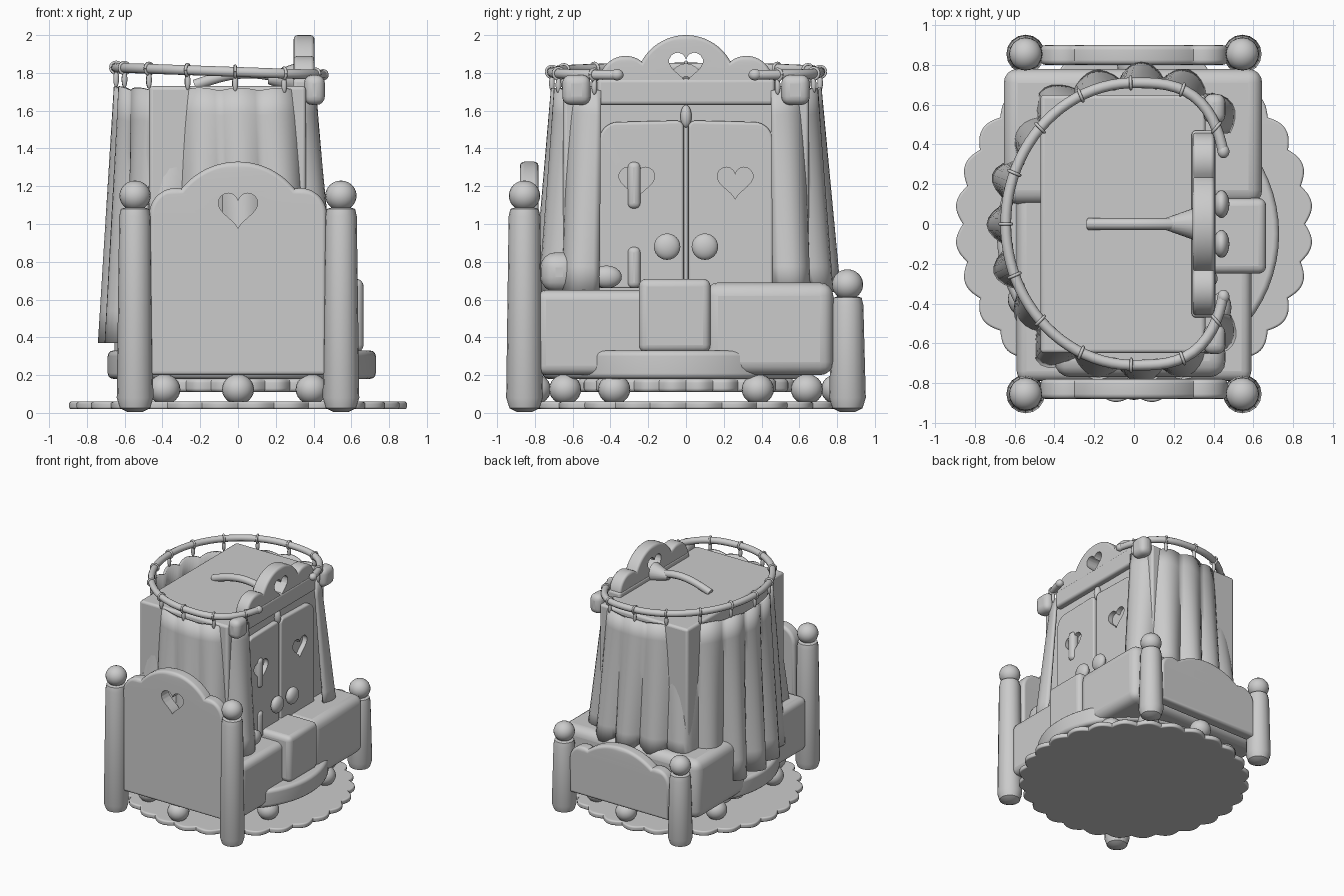
import bpy, bmesh, math, random
from mathutils import Vector
from math import sin, cos, pi

random.seed(4)
if "Cube" in bpy.data.objects:
    bpy.data.objects.remove(bpy.data.objects["Cube"])

grey = bpy.data.materials.new("plain_grey")
grey.use_nodes = True
grey.diffuse_color = (0.6, 0.6, 0.6, 1)
grey.node_tree.nodes["Principled BSDF"].inputs["Base Color"].default_value = (0.6, 0.6, 0.6, 1)


def finish(obj, name, angle=40):
    obj.name = name
    obj.data.materials.clear()
    obj.data.materials.append(grey)
    bpy.ops.object.select_all(action='DESELECT')
    obj.select_set(True)
    bpy.context.view_layer.objects.active = obj
    bpy.ops.object.shade_smooth_by_angle(angle=math.radians(angle))
    return obj


def from_bmesh(name, bm, angle=40):
    bmesh.ops.recalc_face_normals(bm, faces=bm.faces)
    mesh = bpy.data.meshes.new(name)
    bm.to_mesh(mesh)
    bm.free()
    obj = bpy.data.objects.new(name, mesh)
    bpy.context.collection.objects.link(obj)
    return finish(obj, name, angle)


def box(name, lo, hi, bevel=0.03):
    lo, hi = Vector(lo), Vector(hi)
    bpy.ops.mesh.primitive_cube_add(size=1, location=(lo + hi) / 2)
    obj = bpy.context.object
    obj.scale = hi - lo
    bpy.ops.object.transform_apply(location=False, rotation=False, scale=True)
    mod = obj.modifiers.new("round", 'BEVEL')
    mod.width, mod.segments = bevel, 4
    return finish(obj, name)


def ball(name, loc, size):
    bpy.ops.mesh.primitive_uv_sphere_add(segments=20, ring_count=12, location=loc)
    bpy.context.object.scale = size
    return finish(bpy.context.object, name)


def curve_object(name, line, cyclic, dims):
    data = bpy.data.curves.new(name, 'CURVE')
    data.dimensions = dims
    s = data.splines.new('POLY')
    s.points.add(len(line) - 1)
    for p, co in zip(s.points, line):
        p.co = (*co, 0, 1) if len(co) == 2 else (*co, 1)
    s.use_cyclic_u = cyclic
    obj = bpy.data.objects.new(name, data)
    bpy.context.collection.objects.link(obj)
    return obj


def to_mesh(obj, name):
    bpy.ops.object.select_all(action='DESELECT')
    obj.select_set(True)
    bpy.context.view_layer.objects.active = obj
    bpy.ops.object.convert(target='MESH')
    obj = bpy.context.object
    bm = bmesh.new()
    bm.from_mesh(obj.data)
    bmesh.ops.remove_doubles(bm, verts=bm.verts, dist=0.0002)
    bmesh.ops.recalc_face_normals(bm, faces=bm.faces)
    bm.to_mesh(obj.data)
    bm.free()
    return finish(obj, name)


def board(name, line, thick, loc, rot, bevel=0.015, hole=None):
    """Round-edged flat plate from an outline, with an optional cut-out."""
    obj = curve_object(name, line, True, '2D')
    c = obj.data
    c.fill_mode = 'BOTH'
    c.extrude, c.bevel_depth, c.bevel_resolution, c.offset = thick / 2 - bevel, bevel, 2, -bevel
    obj.location, obj.rotation_euler = loc, rot
    obj = to_mesh(obj, name)
    if hole:
        bm = bmesh.new()
        face = bm.faces.new([bm.verts.new((x, y, -thick)) for x, y in hole])
        top = bmesh.ops.extrude_face_region(bm, geom=[face])["geom"]
        bmesh.ops.translate(bm, vec=(0, 0, 2 * thick), verts=[v for v in top if isinstance(v, bmesh.types.BMVert)])
        cutter = from_bmesh(name + "_cutter", bm)
        cutter.location, cutter.rotation_euler = loc, rot
        mod = obj.modifiers.new("cut_out", 'BOOLEAN')
        mod.object, mod.operation, mod.solver = cutter, 'DIFFERENCE', 'EXACT'
        bpy.context.view_layer.objects.active = obj
        bpy.ops.object.modifier_apply(modifier=mod.name)
        bpy.data.objects.remove(cutter)
        finish(obj, name)
    flat = obj.modifiers.new("even_faces", 'WEIGHTED_NORMAL')
    flat.keep_sharp, flat.weight = True, 100
    return obj


def tube(name, line, radius):
    obj = curve_object(name, line, False, '3D')
    obj.data.bevel_depth, obj.data.bevel_resolution = radius, 3
    obj.data.use_fill_caps = True
    return to_mesh(obj, name)


def arc(cx, cz, r, a, b, n=14):
    return [(cx + r * cos(a + (b - a) * i / n), cz + r * sin(a + (b - a) * i / n)) for i in range(n + 1)]


def crest(w, base, shoulder, rs, notch, top):
    """Outline with round shoulders and a central arch."""
    cx, cz = w - rs, shoulder - rs
    a = math.acos((notch - cx) / rs)
    h = top - cz - rs * sin(a)
    r = (notch ** 2 + h ** 2) / (2 * h)
    half = [(w, base)] + arc(cx, cz, rs, 0, a) + arc(0, top - r, r, math.atan2(r - h, notch), pi / 2)[1:]
    return half + [(-x, z) for x, z in reversed(half[:-1])]


def heart(cx, cz, width):
    k = width / 32
    ts = [2 * pi * (i + 0.5) / 32 for i in range(32)]
    return [(cx + k * 16 * sin(t) ** 3,
             cz + k * (13 * cos(t) - 5 * cos(2 * t) - 2 * cos(3 * t) - cos(4 * t))) for t in ts]


def scallop(r, depth, lobes):
    ts = [2 * pi * i / (lobes * 10) for i in range(lobes * 10)]
    return [((r + depth * abs(sin(lobes * t / 2))) * cos(t),
             (r + depth * abs(sin(lobes * t / 2))) * sin(t)) for t in ts]


FACE_Y, FACE_X, FLAT = (pi / 2, 0, 0), (pi / 2, 0, pi / 2), (0, 0, 0)

# Rug, frill, round feet and step below the bed
board("rug", scallop(0.86, 0.04, 28), 0.04, (0, 0, 0.04), FLAT, 0.012)
board("under_frill", scallop(0.55, 0.03, 24), 0.07, (0, 0, 0.145), FLAT, 0.02)
for side in (-1, 1):
    ball("round_foot", (0, side * 0.8, 0.125), (0.085, 0.085, 0.08))
    for x, y in ((0.39, 0.64), (0.55, 0.38)):
        ball("round_foot", (x, side * y, 0.125), (0.085, 0.085, 0.08))
        ball("round_foot", (-x, side * y, 0.125), (0.085, 0.085, 0.08))
board("round_step", arc(0.02, -0.05, 0.71, 0, 2 * pi, 64)[:-1], 0.15, (0, 0, 0.255), FLAT, 0.03)


# Bed posts
def post(name, x, y, top):
    rings = [(0.04, 0.005), (0.08, 0.025), (0.097, 0.08), (0.084, top - 0.05), (0.075, top - 0.01), (0.04, top)]
    bm = bmesh.new()
    loops = [[bm.verts.new((x + r * cos(i * pi / 8), y + r * sin(i * pi / 8), z)) for i in range(16)]
             for r, z in rings]
    for lo, hi in zip(loops, loops[1:]):
        for i in range(16):
            bm.faces.new((lo[i], lo[(i + 1) % 16], hi[(i + 1) % 16], hi[i]))
    bm.faces.new(loops[0])
    bm.faces.new(loops[-1])
    from_bmesh(name, bm)
    ball(name + "_ball", (x, y, top + 0.06), (0.083, 0.083, 0.08))


for side in (-1, 1):
    post("head_post", side * 0.545, -0.855, 1.09)
    post("foot_post", side * 0.545, 0.855, 0.62)

# Boards and bedding
board("headboard", crest(0.47, 0.2, 1.19, 0.14, 0.3, 1.33), 0.1, (0, -0.83, 0), FACE_Y, 0.025,
      heart(0, 1.085, 0.21))
board("footboard", crest(0.47, 0.2, 0.61, 0.12, 0.3, 0.70), 0.1, (0, 0.85, 0), FACE_Y, 0.025)
box("mattress", (-0.59, -0.79, 0.2), (0.59, 0.3, 0.65), 0.05)
box("blanket", (-0.655, 0.1, 0.2), (0.645, 0.78, 0.69), 0.07)
box("side_cloth", (0.3, -0.25, 0.32), (0.665, 0.13, 0.71), 0.04)
box("pillow", (-0.4, -0.77, 0.64), (0.46, -0.57, 0.85), 0.08)
ball("curtain_hem", (0.44, -0.42, 0.72), (0.05, 0.08, 0.06))

# Wardrobe
box("wardrobe_body", (-0.47, -0.65, 0.4), (0.36, 0.65, 1.73), 0.02)
box("cornice", (0.29, -0.47, 1.63), (0.41, 0.47, 1.77), 0.02)
board("crest_board", crest(0.46, 1.68, 1.89, 0.14, 0.235, 2.0), 0.11, (0.35, 0, 0), FACE_X, 0.02,
      heart(0, 1.84, 0.18))
box("door_divider", (0.34, -0.012, 0.66), (0.375, 0.012, 1.63), 0.008)
for s in (-1, 1):
    door = [(0.012, 0.66), (0.46, 0.66)] + arc(0.36, 1.44, 0.1, 0, pi / 2, 8) + arc(0.05, 1.51, 0.038, pi / 2, pi, 5)
    board("door", [(s * y, z) for y, z in door], 0.05, (0.375, 0, 0), FACE_X, 0.015, heart(s * 0.26, 1.23, 0.19))
    ball("door_knob", (0.44, s * 0.1, 0.88), (0.04, 0.07, 0.07))
ball("divider_finial", (0.37, 0, 1.57), (0.03, 0.03, 0.06))
box("upper_latch", (0.35, -0.31, 1.08), (0.42, -0.24, 1.33), 0.03)
box("lower_latch", (0.35, -0.31, 0.66), (0.42, -0.24, 0.88), 0.03)

# Curved handle on the roof
tube("roof_handle", [(0.3 - 0.53 * i / 12, 0, 1.735 + 0.065 * sin(pi * (i + 1) / 13)) for i in range(13)], 0.03)
bpy.ops.mesh.primitive_cone_add(vertices=20, radius1=0.08, radius2=0.03, depth=0.14,
                                location=(0.23, 0, 1.77), rotation=(0, -pi / 2, 0))
finish(bpy.context.object, "handle_collar")


# Open oval rail, sampled at equal steps
def rail(n, start):
    fine, dist = [], [0]
    for i in range(1501):
        t = start + (2 * pi - 2 * start) * i / 1500
        c, s = cos(t), sin(t)
        if c > 0:
            fine.append(Vector((0.47 * c ** (2 / 3), math.copysign(0.71 * abs(s) ** (2 / 3), s), 0)))
        else:
            fine.append(Vector((0.645 * c, 0.71 * s, 0)))
    for a, b in zip(fine, fine[1:]):
        dist.append(dist[-1] + (b - a).length)
    out, j = [], 0
    for i in range(n + 1):
        while j < 1500 and dist[j] < dist[-1] * i / n:
            j += 1
        out.append(fine[j])
    return out


def rail_z(p):
    return 1.805 - 0.035 * p.x


tube("curtain_rail", [(p.x, p.y, rail_z(p)) for p in rail(72, 0.36)], 0.027)
for p in rail(12, 0.6):
    hook = tube("rail_ring", [(0.03 * cos(a * pi / 8), 0, 0.03 * sin(a * pi / 8)) for a in range(17)], 0.008)
    hook.location = (p.x, p.y, rail_z(p))
    hook.rotation_euler = (0, 0, math.atan2(p.y, p.x))
    ball("hook_drop", (p.x, p.y, rail_z(p) - 0.06), (0.015, 0.015, 0.045))
for s in (-1, 1):
    ball("rail_end", (0.45, s * 0.365, 1.79), (0.03, 0.034, 0.03))
    box("curtain_top_roll", (0.35, s * 0.58 - 0.075, 1.63), (0.46, s * 0.58 + 0.075, 1.79), 0.045)

# Pleated curtain, draped on the bed, pushed out by the wardrobe corners
PLEATS, STEPS, ROWS = 15, 8, 8
path = rail(PLEATS * STEPS, 0.54)
depths = [random.uniform(0.65, 1.25) for _ in range(PLEATS + 1)]
bm = bmesh.new()
rows = []
for r in range(ROWS + 1):
    f = r / ROWS
    row = []
    for i, p in enumerate(path):
        a, b = path[max(i - 1, 0)], path[min(i + 1, len(path) - 1)]
        out = Vector((b.y - a.y, a.x - b.x, 0)).normalized()
        fold = abs(sin(pi * i / STEPS)) * depths[i // STEPS]
        corner = math.exp(-((p.x + 0.42) ** 2 + (abs(p.y) - 0.55) ** 2) / 0.03)
        q = p + out * ((0.02 + 0.07 * f) * fold - 0.02 + (0.04 + 0.07 * corner) * f)
        low = 0.37 if p.x < -0.42 else 0.64
        row.append(bm.verts.new((q.x + 0.035 * f, q.y, 1.705 + (low - 1.705) * f + 0.02 * fold * (1 - f))))
    rows.append(row)
for lo, hi in zip(rows, rows[1:]):
    for i in range(len(path) - 1):
        bm.faces.new((lo[i], lo[i + 1], hi[i + 1], hi[i]))
curtain = from_bmesh("curtain", bm, 50)
solid = curtain.modifiers.new("cloth", 'SOLIDIFY')
solid.thickness, solid.offset = 0.02, 0
